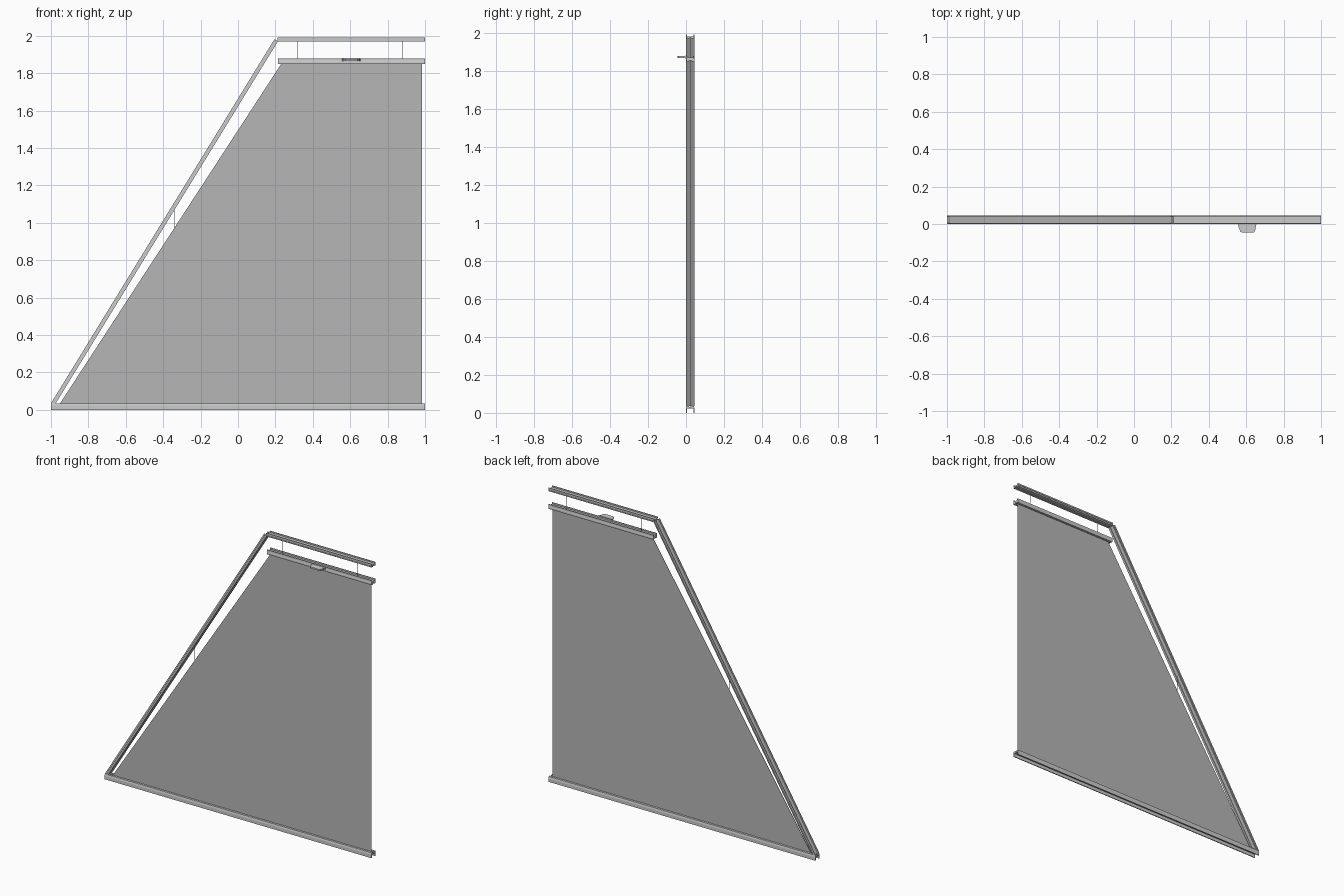
import bpy, bmesh, math
from mathutils import Vector

if "Cube" in bpy.data.objects:
    bpy.data.objects.remove(bpy.data.objects["Cube"])


def material(name, v):
    m = bpy.data.materials.new(name)
    m.diffuse_color = (v, v, v, 1)
    m.use_nodes = True
    m.node_tree.nodes["Principled BSDF"].inputs["Base Color"].default_value = m.diffuse_color
    return m


ALU = material("rail grey", 0.6)
FABRIC = material("fabric grey", 0.47)
CORD = material("cord grey", 0.5)


def loft(name, ring_a, ring_b, mat):
    """Solid between two matching outlines, capped at both ends."""
    bm = bmesh.new()
    a = [bm.verts.new(p) for p in ring_a]
    b = [bm.verts.new(p) for p in ring_b]
    n = len(a)
    bm.faces.new(a)
    bm.faces.new(b[::-1])
    for i in range(n):
        j = (i + 1) % n
        bm.faces.new((a[i], b[i], b[j], a[j]))
    bmesh.ops.recalc_face_normals(bm, faces=bm.faces)
    me = bpy.data.meshes.new(name)
    bm.to_mesh(me)
    bm.free()
    me.materials.append(mat)
    ob = bpy.data.objects.new(name, me)
    bpy.context.collection.objects.link(ob)
    return ob


def rail(name, profile, x0, x1):
    """Horizontal rail from a (y, z) profile."""
    return loft(name, [(x0, y, z) for y, z in profile],
                [(x1, y, z) for y, z in profile], ALU)


def mirrored(half):
    """Complete a half profile (front side) about the rail's centre depth."""
    return half + [(2 * MID - y, z) for y, z in reversed(half)]


MID = 0.0225

# Guide rail section: (depth, distance below outer edge), open to the outside
guide = mirrored([(.016, .018), (.016, .022), (.001, .022), (.001, .015),
                  (.004, .015), (.004, .010), (.001, .010), (.001, 0),
                  (.006, 0), (.006, .009)])

# Top rail
rail("top_rail", [(y, 1.99 - u) for y, u in guide], 0.21, 1.0)

# Slanted rail: mitred flat on the bottom rail, cut square at the top
low, high = Vector((-1, 0, 0.035)), Vector((0.195, 0, 1.982))
d = (high - low).normalized()
n = Vector((d.z, 0, -d.x))
loft("slanted_rail",
     [(low.x + u / d.z, y, low.z) for y, u in guide],
     [tuple(high + n * u + Vector((0, y, 0))) for y, u in guide], ALU)

# Moving rail above the fabric, channel on top and slot below
rail("moving_rail", mirrored([(.017, 1.854), (.017, 1.848), (.002, 1.848),
                              (.001, 1.858), (.003, 1.868), (.003, 1.878),
                              (.008, 1.878), (.008, 1.868)]), 0.215, 1.0)

# Bottom rail, open underneath
rail("bottom_rail", mirrored([(.006, .022), (.006, 0), (0, 0), (0, .022),
                              (.003, .035), (.017, .035), (.017, .030)]), -1.0, 1.0)

# Fabric panel
panel = [(-0.953, .032), (0.985, .032), (0.985, 1.851), (0.232, 1.851)]
loft("fabric", [(x, MID - .001, z) for x, z in panel],
     [(x, MID + .001, z) for x, z in panel], FABRIC)

# Pull handle: tapered plate with a turned-down lip
plan = [(.555, .003), (.558, -.012), (.568, -.040), (.575, -.045),
        (.640, -.045), (.647, -.040), (.652, -.012), (.655, .003)]
loft("handle", [(x, y, 1.866) for x, y in plan],
     [(x, y, 1.876) for x, y in plan], ALU)
rail("handle_clip", [(-.002, 1.862), (.005, 1.862), (.005, 1.880), (-.002, 1.880)],
     0.555, 0.655)

# Tension cords
for i, (x, z0, z1) in enumerate([(.32, 1.865, 1.972), (.88, 1.865, 1.972),
                                 (-.34, .965, 1.085)]):
    ring = [(x + .0015 * math.cos(k * math.pi / 4), MID + .0015 * math.sin(k * math.pi / 4))
            for k in range(8)]
    loft(f"cord_{i + 1}", [(a, b, z0) for a, b in ring],
         [(a, b, z1) for a, b in ring], CORD)
